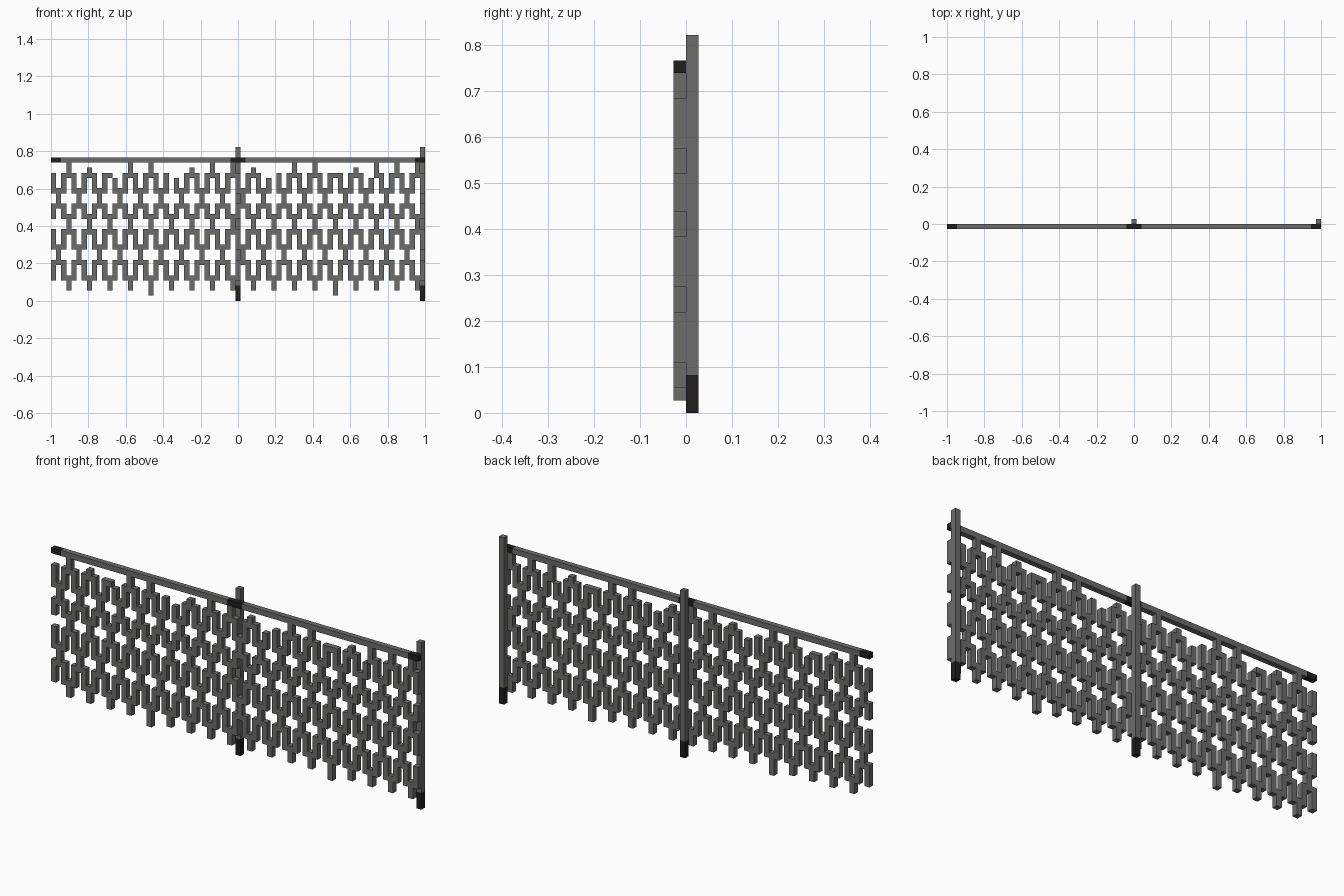
import bpy
import bmesh

cube = bpy.data.objects.get("Cube")
if cube:
    bpy.data.objects.remove(cube, do_unlink=True)

U = 2 / 73          # thickness of every bar
COLS = 73           # fence width in bars


def make_material(name, value):
    mat = bpy.data.materials.new(name)
    mat.use_nodes = True
    mat.diffuse_color = (*value, 1)
    mat.node_tree.nodes["Principled BSDF"].inputs["Base Color"].default_value = (*value, 1)
    return mat


steel = make_material("steel grey", (0.15, 0.15, 0.148))
dark = make_material("dark iron", (0.014, 0.013, 0.012))


def build(name, boxes, mat, depth=-1):
    """Join boxes (first column, last column, bottom row, top row) into one object."""
    bm = bmesh.new()
    for c0, c1, r0, r1 in boxes:
        verts = bmesh.ops.create_cube(bm, size=1)["verts"]
        bmesh.ops.scale(bm, vec=((c1 - c0 + 1) * U, U, (r1 - r0 + 1) * U), verts=verts)
        centre = (((c0 + c1 + 1) / 2 - COLS / 2) * U, (depth + 0.5) * U, (r0 + r1 + 1) / 2 * U)
        bmesh.ops.translate(bm, vec=centre, verts=verts)
    mesh = bpy.data.meshes.new(name)
    bm.to_mesh(mesh)
    bm.free()
    mesh.materials.append(mat)
    obj = bpy.data.objects.new(name, mesh)
    bpy.context.collection.objects.link(obj)
    return obj


# Broken top links: missing bridges and arms that end one row lower
missing_bridges = {23, 43}
short_arms = {12, 24, 42, 62}
# Top stems that stop short of the rail (True) or are absent (False)
loose_stems = {7: True, 27: True, 39: True, 59: True,
               11: False, 23: False, 43: False, 55: False}
long_feet = {19, 55}

# Mesh tiers: cup row, cap row, first column of the caps
tiers = [(4, 7, 1), (10, 13, 3), (16, 18, 1), (21, 24, 3)]

for i, (cup, cap, phase) in enumerate(tiers):
    top = i == len(tiers) - 1
    wires = []
    # upright arms
    for c in range(0, COLS, 2):
        wires.append((c, c, cup, cap - 1 if top and c in short_arms else cap))
    # bridges alternate between caps and cups
    for c in range(1, COLS, 2):
        is_cap = c % 4 == phase
        if not (top and is_cap and c in missing_bridges):
            row = cap if is_cap else cup
            wires.append((c, c, row, row))
    # stems joining the caps to the tier above
    for c in range(phase, COLS, 4):
        if not top:
            wires.append((c, c, cap + 1, tiers[i + 1][0] - 1))
        elif c not in loose_stems:
            wires.append((c, c, 25, 26))
        elif loose_stems[c]:
            wires.append((c, c, 25, 25))
    build(f"wire_mesh_tier_{i + 1}", wires, steel)

# Loose wire ends along the bottom
build("bottom_wire_ends",
      [(c, c, 1 if c in long_feet else 2, 3) for c in range(3, COLS, 4)], steel)

# Top rail with its dark end caps and centre coupling
build("top_rail", [(2, 34, 27, 27), (38, 70, 27, 27)], steel)
build("rail_couplings", [(0, 1, 27, 27), (35, 37, 27, 27), (71, 72, 27, 27)], dark)

# Posts behind the mesh, with dark feet
for side, c in (("centre", 36), ("left", 72)):
    build(f"{side}_post", [(c, c, 3, 29)], steel, depth=0)
    build(f"{side}_post_foot", [(c, c, 0, 2)], dark, depth=0)
